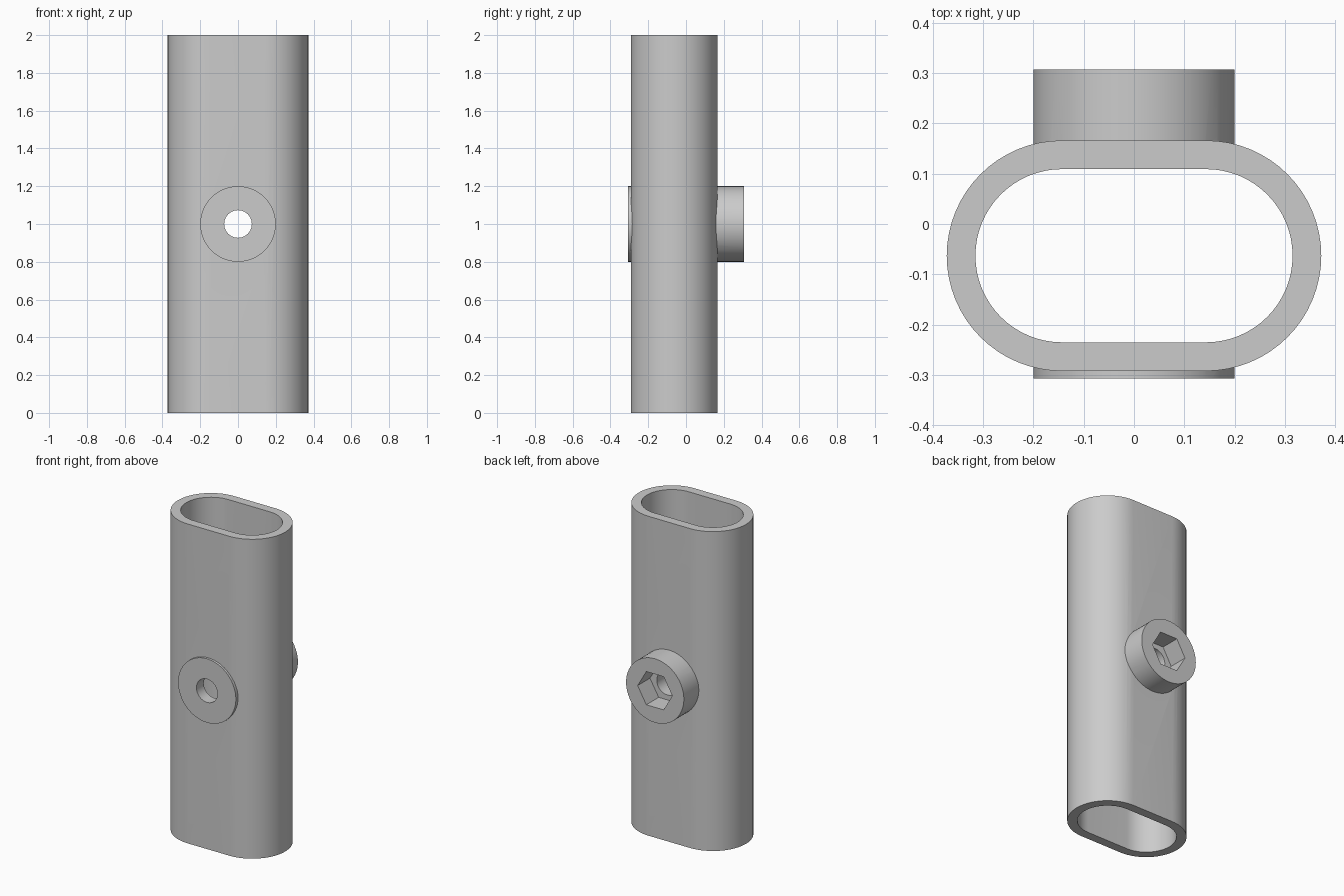
import bpy, bmesh, math
from mathutils import Matrix, Vector

cube = bpy.data.objects.get("Cube")
if cube:
    bpy.data.objects.remove(cube, do_unlink=True)

HEIGHT = 2.0
CENTRE_Y = -0.063      # middle of the oval section
STRAIGHT = 0.143       # half length of the flat sides
OUTER_R, INNER_R = 0.229, 0.172

grey = bpy.data.materials.new("plain grey")
grey.use_nodes = True
colour = (0.6, 0.6, 0.6, 1)
grey.diffuse_color = colour
grey.node_tree.nodes["Principled BSDF"].inputs["Base Color"].default_value = colour


def make_object(name, bm):
    bmesh.ops.recalc_face_normals(bm, faces=bm.faces)
    mesh = bpy.data.meshes.new(name)
    bm.to_mesh(mesh)
    bm.free()
    mesh.materials.append(grey)
    obj = bpy.data.objects.new(name, mesh)
    bpy.context.collection.objects.link(obj)
    return obj


def oval_prism(name, radius, low, high, steps=32):
    """Upright prism with two flat sides and two round ends."""
    bm = bmesh.new()
    ring = []
    for side in (1, -1):
        for i in range(steps + 1):
            a = -math.pi / 2 + math.pi * i / steps
            x = side * (STRAIGHT + radius * math.cos(a))
            y = CENTRE_Y + side * radius * math.sin(a)
            ring.append(bm.verts.new((x, y, low)))
    face = bm.faces.new(ring)
    top = bmesh.ops.extrude_face_region(bm, geom=[face])["geom"]
    bmesh.ops.translate(bm, vec=(0, 0, high - low),
                        verts=[v for v in top if isinstance(v, bmesh.types.BMVert)])
    return make_object(name, bm)


def cross_prism(name, radius, y0, y1, sides, turn=0.0):
    """Prism lying along y at mid height."""
    bm = bmesh.new()
    place = (Matrix.Translation(Vector((0, (y0 + y1) / 2, HEIGHT / 2)))
             @ Matrix.Rotation(math.pi / 2, 4, "X") @ Matrix.Rotation(turn, 4, "Z"))
    bmesh.ops.create_cone(bm, cap_ends=True, segments=sides, radius1=radius,
                          radius2=radius, depth=y1 - y0, matrix=place)
    return make_object(name, bm)


def combine(target, tool, operation):
    mod = target.modifiers.new(operation.lower(), "BOOLEAN")
    mod.operation, mod.solver, mod.object = operation, "EXACT", tool
    bpy.context.view_layer.objects.active = target
    bpy.ops.object.modifier_apply(modifier=mod.name)
    bpy.data.objects.remove(tool, do_unlink=True)


# Hollow oval tube
tube = oval_prism("oval_tube", OUTER_R, 0, HEIGHT)
combine(tube, oval_prism("cavity", INNER_R, -0.1, HEIGHT + 0.1), "DIFFERENCE")

# Thin front pad and tall back boss
combine(tube, cross_prism("front_pad", 0.2, -0.307, -0.26, 64), "UNION")
combine(tube, cross_prism("back_boss", 0.2, 0.135, 0.307, 64), "UNION")

# Bolt hole right through, and hexagonal nut pocket at the back
combine(tube, cross_prism("bolt_hole", 0.073, -0.5, 0.5, 48), "DIFFERENCE")
combine(tube, cross_prism("nut_pocket", 0.12, 0.185, 0.5, 6, math.pi / 2), "DIFFERENCE")

# Smooth round walls with crisp edges
bpy.ops.object.select_all(action="DESELECT")
tube.select_set(True)
bpy.context.view_layer.objects.active = tube
bpy.ops.object.shade_smooth_by_angle(angle=math.radians(20))
